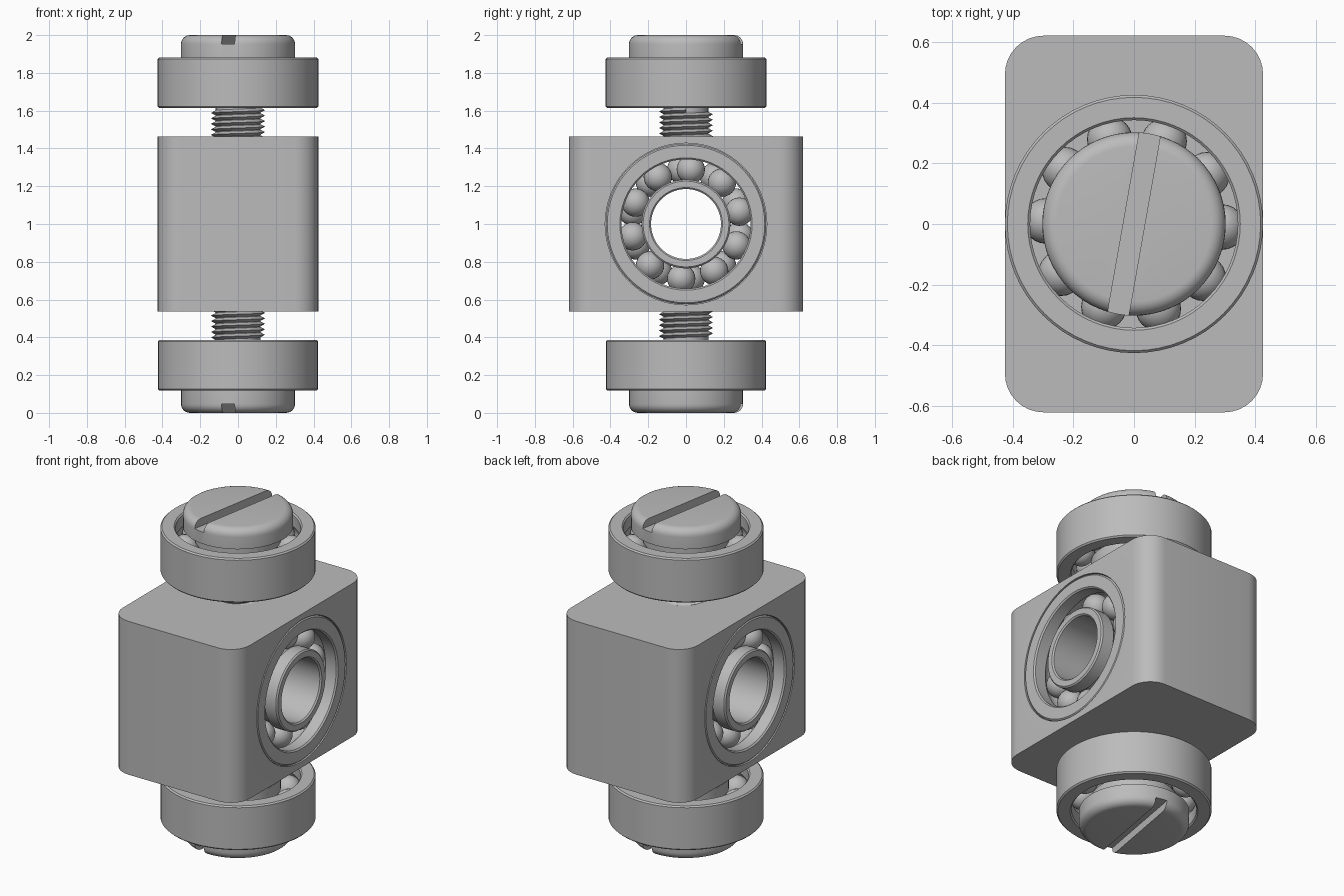
import bpy, bmesh
from math import pi, cos, sin, acos, radians
from mathutils import Matrix, Vector

cube = bpy.data.objects.get("Cube")
if cube:
    bpy.data.objects.remove(cube)

steel = bpy.data.materials.new("steel_grey")
steel.use_nodes = True
GREY = (0.5, 0.5, 0.5, 1)
steel.diffuse_color = GREY
steel.node_tree.nodes["Principled BSDF"].inputs["Base Color"].default_value = GREY

CENTRE = Matrix.Translation((0, 0, 1))
HALF_X, HALF_Y, HALF_Z = 0.425, 0.62, 0.463
BORE, RING_R, RING_HALF = 0.185, 0.425, 0.1335
BALL_PATH, BALL_R, BALLS = 0.29, 0.075, 10
SLOT = radians(80)


def activate(obj):
    bpy.ops.object.select_all(action='DESELECT')
    obj.select_set(True)
    bpy.context.view_layer.objects.active = obj


def add(name, bm):
    mesh = bpy.data.meshes.new(name)
    bm.to_mesh(mesh)
    bm.free()
    obj = bpy.data.objects.new(name, mesh)
    mesh.materials.append(steel)
    bpy.context.collection.objects.link(obj)
    return obj


def apply_modifier(obj, mod):
    activate(obj)
    bpy.ops.object.modifier_apply(modifier=mod.name)


def lathe(name, profile, closed=True, steps=64, pitch=0, turns=1):
    """Turn a radius/height profile round z, optionally as a helix."""
    bm = bmesh.new()
    verts = [bm.verts.new((r, 0, z)) for r, z in profile]
    for a, b in zip(verts, verts[1:] + (verts[:1] if closed else [])):
        bm.edges.new((a, b))
    obj = add(name, bm)
    mod = obj.modifiers.new("turn", 'SCREW')
    mod.steps = mod.render_steps = steps
    mod.screw_offset, mod.iterations = pitch, turns
    apply_modifier(obj, mod)
    bm = bmesh.new()
    bm.from_mesh(obj.data)
    bmesh.ops.remove_doubles(bm, verts=bm.verts, dist=0.0002)
    bmesh.ops.recalc_face_normals(bm, faces=bm.faces)
    bm.to_mesh(obj.data)
    bm.free()
    return obj


def box(name, size):
    bm = bmesh.new()
    bmesh.ops.create_cube(bm, size=1)
    bmesh.ops.scale(bm, vec=size, verts=bm.verts)
    return add(name, bm)


def cut(obj, cutter):
    mod = obj.modifiers.new("cut", 'BOOLEAN')
    mod.operation, mod.object = 'DIFFERENCE', cutter
    bpy.context.view_layer.update()
    apply_modifier(obj, mod)
    bpy.data.objects.remove(cutter)


def finish(obj, matrix):
    obj.data.transform(matrix)
    activate(obj)
    bpy.ops.object.shade_smooth_by_angle(angle=radians(32))


def race(name, face_r, lip_r, chamfer):
    """Bearing ring with a ball groove on its lip side."""
    side = 1 if lip_r > BALL_PATH else -1
    groove = BALL_R + 0.001
    sweep = acos(abs(lip_r - BALL_PATH) / groove)
    arc = [(BALL_PATH + side * groove * cos(t), groove * sin(t))
           for t in (sweep * (k / 5 - 1) for k in range(11))]
    h, c = RING_HALF, chamfer
    return lathe(name, [(face_r, c - h), (face_r, h - c), (face_r - side * c, h),
                        (lip_r + side * c, h), (lip_r, h - c)] + arc[::-1]
                 + [(lip_r, c - h), (lip_r + side * c, -h), (face_r - side * c, -h)])


def bearing(prefix, matrix, phase):
    finish(race(prefix + "_outer_ring", RING_R, 0.342, 0.008), matrix)
    finish(race(prefix + "_inner_ring", BORE, 0.235, 0.008), matrix)
    bm = bmesh.new()
    for k in range(BALLS):
        a = phase + 2 * pi * k / BALLS
        spot = Matrix.Translation((BALL_PATH * cos(a), BALL_PATH * sin(a), 0))
        bmesh.ops.create_uvsphere(bm, u_segments=24, v_segments=14,
                                  radius=BALL_R, matrix=spot)
    finish(add(prefix + "_balls", bm), matrix)


def screw(prefix, matrix):
    # Slotted head with a shoulder through the bearing and a plain core
    fillet = [(0.255 + 0.047 * cos(t), 0.953 + 0.047 * sin(t))
              for t in (k * pi / 12 for k in range(7))]
    body = lathe(prefix + "_screw", [(0, 0.385), (0.118, 0.385), (0.118, 0.615),
                                     (0.183, 0.615), (0.183, 0.882), (0.302, 0.882)]
                 + fillet + [(0, 1)], closed=False)
    slot = box("slot_cutter", (0.8, 0.07, 0.1))
    slot.matrix_world = Matrix.Translation((0, 0, 1.003)) @ Matrix.Rotation(SLOT, 4, 'Z')
    cut(body, slot)
    finish(body, matrix)
    # Helical thread
    pitch = 0.029
    thread = lathe(prefix + "_thread", [(0.116, 0.385), (0.143, 0.385 + pitch / 2),
                                        (0.116, 0.385 + pitch)],
                   closed=False, steps=40, pitch=pitch, turns=7)
    finish(thread, matrix)


# Block with rounded upright edges
block = box("block", (2 * HALF_X, 2 * HALF_Y, 2 * HALF_Z))
bm = bmesh.new()
bm.from_mesh(block.data)
upright = [e for e in bm.edges
           if abs((e.verts[0].co - e.verts[1].co).normalized().z) > 0.9]
bmesh.ops.bevel(bm, geom=upright, offset=0.127, segments=8, profile=0.5,
                affect='EDGES')
bm.to_mesh(block.data)
bm.free()

# Stepped cross bore: a bearing pocket at each end with a shoulder between
seat = HALF_X - 2 * RING_HALF
bore = lathe("bore_cutter", [(0, -0.6), (0.428, -0.6), (0.428, -seat), (0.36, -seat),
                             (0.36, seat), (0.428, seat), (0.428, 0.6), (0, 0.6)],
             closed=False)
TO_X = Matrix.Rotation(pi / 2, 4, 'Y')
bore.data.transform(TO_X)
cut(block, bore)
finish(block, CENTRE)

# Bearings set in the block
for name, turn in (("left", 0), ("right", pi)):
    place = CENTRE @ Matrix.Rotation(turn, 4, 'Z') @ TO_X
    bearing(name, place @ Matrix.Translation((0, 0, HALF_X - RING_HALF)), radians(103))

# Upper and lower bearings, each held by a slotted screw
slot_axis = Vector((cos(SLOT), sin(SLOT), 0))
for name, turn in (("upper", 0), ("lower", pi)):
    place = CENTRE @ Matrix.Rotation(turn, 4, slot_axis)
    bearing(name, place @ Matrix.Translation((0, 0, 0.7475)), radians(-2))
    screw(name, place)
